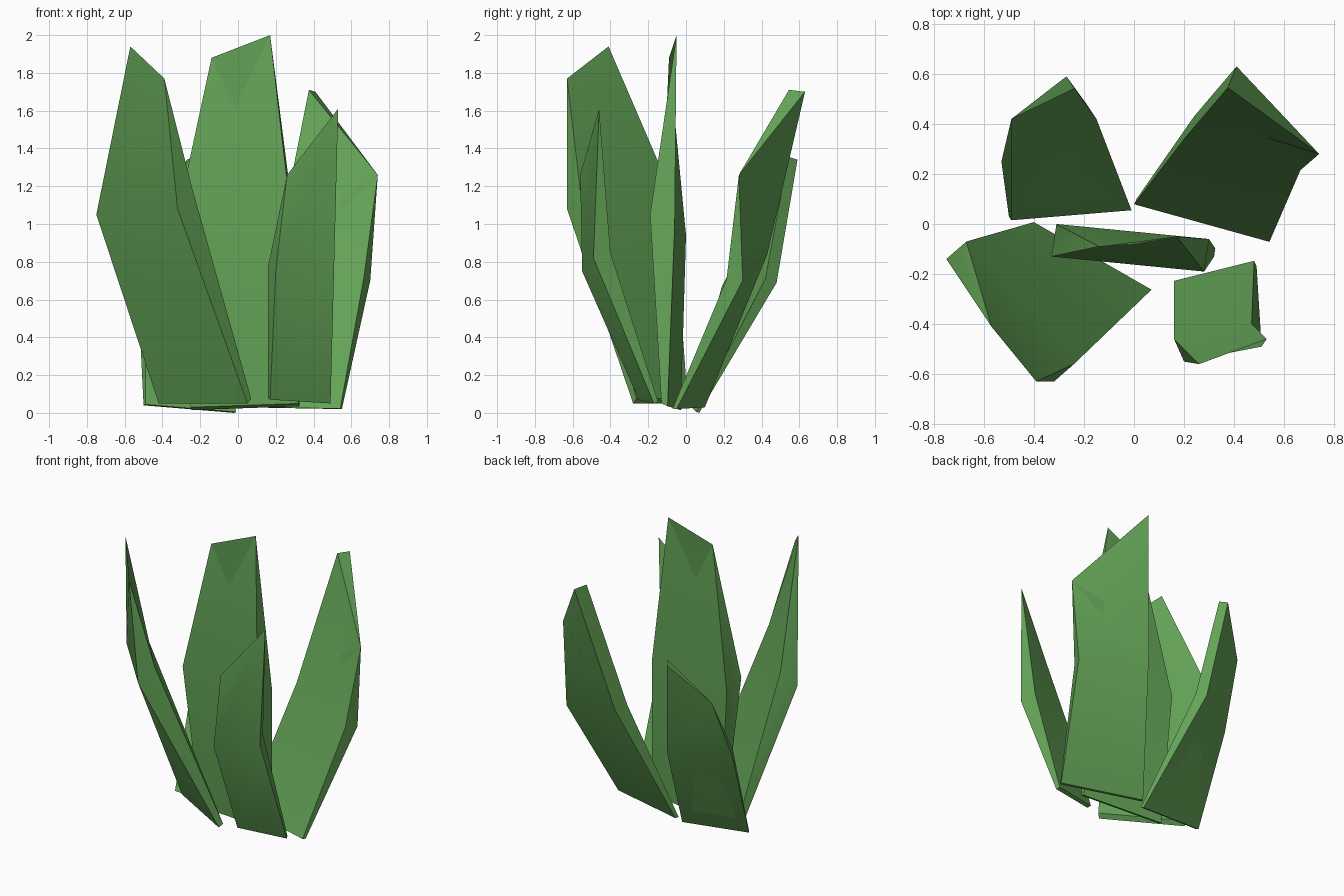
import bpy
import bmesh
from mathutils import Vector

cube = bpy.data.objects.get("Cube")
if cube:
    bpy.data.objects.remove(cube, do_unlink=True)

# Leaf green
green = bpy.data.materials.new("leaf green")
green.use_nodes = True
color = (0.127, 0.37, 0.095, 1)
green.diffuse_color = color
shader = green.node_tree.nodes["Principled BSDF"]
shader.inputs["Base Color"].default_value = color
shader.inputs["Roughness"].default_value = 0.8


def leaf(name, base, middle, tip, inward, peak=0.0):
    """Bent wedge: thin at the base, thickest in the middle, sharp at the tip."""
    inward = Vector(inward)
    bm = bmesh.new()
    rings = []
    for (a, b), thick_a, thick_b in ((base, 0.25, 0.25), (middle, 1, 1), (tip, peak, 0)):
        a, b = Vector(a), Vector(b)
        corners = (a, b, b + inward * thick_b, a + inward * thick_a)
        rings.append([bm.verts.new(p) for p in corners])
    for low, high in zip(rings, rings[1:]):
        for i in range(4):
            j = (i + 1) % 4
            bm.faces.new((low[i], low[j], high[j], high[i]))
    bm.faces.new(rings[0])
    bm.faces.new(rings[-1])
    bmesh.ops.remove_doubles(bm, verts=bm.verts, dist=0.001)
    bmesh.ops.recalc_face_normals(bm, faces=bm.faces)
    mesh = bpy.data.meshes.new(name)
    bm.to_mesh(mesh)
    bm.free()
    mesh.materials.append(green)
    obj = bpy.data.objects.new(name, mesh)
    bpy.context.collection.objects.link(obj)
    # Smooth over the bend, crisp along the rims
    bpy.ops.object.select_all(action="DESELECT")
    obj.select_set(True)
    bpy.context.view_layer.objects.active = obj
    bpy.ops.object.shade_smooth_by_angle(angle=0.6)
    return obj


# Tall upright leaf in the centre
leaf("center_leaf",
     base=((-.25, -.06, .03), (.32, -.13, .05)),
     middle=((-.33, -.13, 1.0), (.28, -.19, 1.05)),
     tip=((-.14, -.09, 1.88), (.17, -.05, 2.0)),
     inward=(.02, .13, -.06))

# Broad leaf leaning to the front right
leaf("front_right_leaf",
     base=((-.42, -.01, .05), (.05, -.28, .05)),
     middle=((-.75, -.14, 1.05), (-.32, -.63, 1.08)),
     tip=((-.57, -.41, 1.94), (-.39, -.63, 1.77)),
     inward=(.08, .07, .1))

# Narrow leaf leaning to the front left
leaf("front_left_leaf",
     base=((.17, -.25, .07), (.49, -.17, .05)),
     middle=((.2, -.55, .75), (.51, -.49, .82)),
     tip=((.26, -.56, 1.26), (.53, -.46, 1.61)),
     inward=(-.04, .09, .03))

# Broad leaf leaning to the back left, blunt at its peak
leaf("back_left_leaf",
     base=((.01, .1, .03), (.55, -.05, .02)),
     middle=((.24, .43, .84), (.7, .3, .7)),
     tip=((.41, .63, 1.7), (.74, .28, 1.26)),
     inward=(-.035, -.085, .01), peak=1)

# Short leaf leaning to the back right
leaf("back_right_leaf",
     base=((-.02, .07, 0), (-.5, .03, .04)),
     middle=((-.19, .48, .69), (-.53, .25, .65)),
     tip=((-.27, .59, 1.34), (-.49, .42, 1.08)),
     inward=(.04, -.06, .02), peak=0.8)
